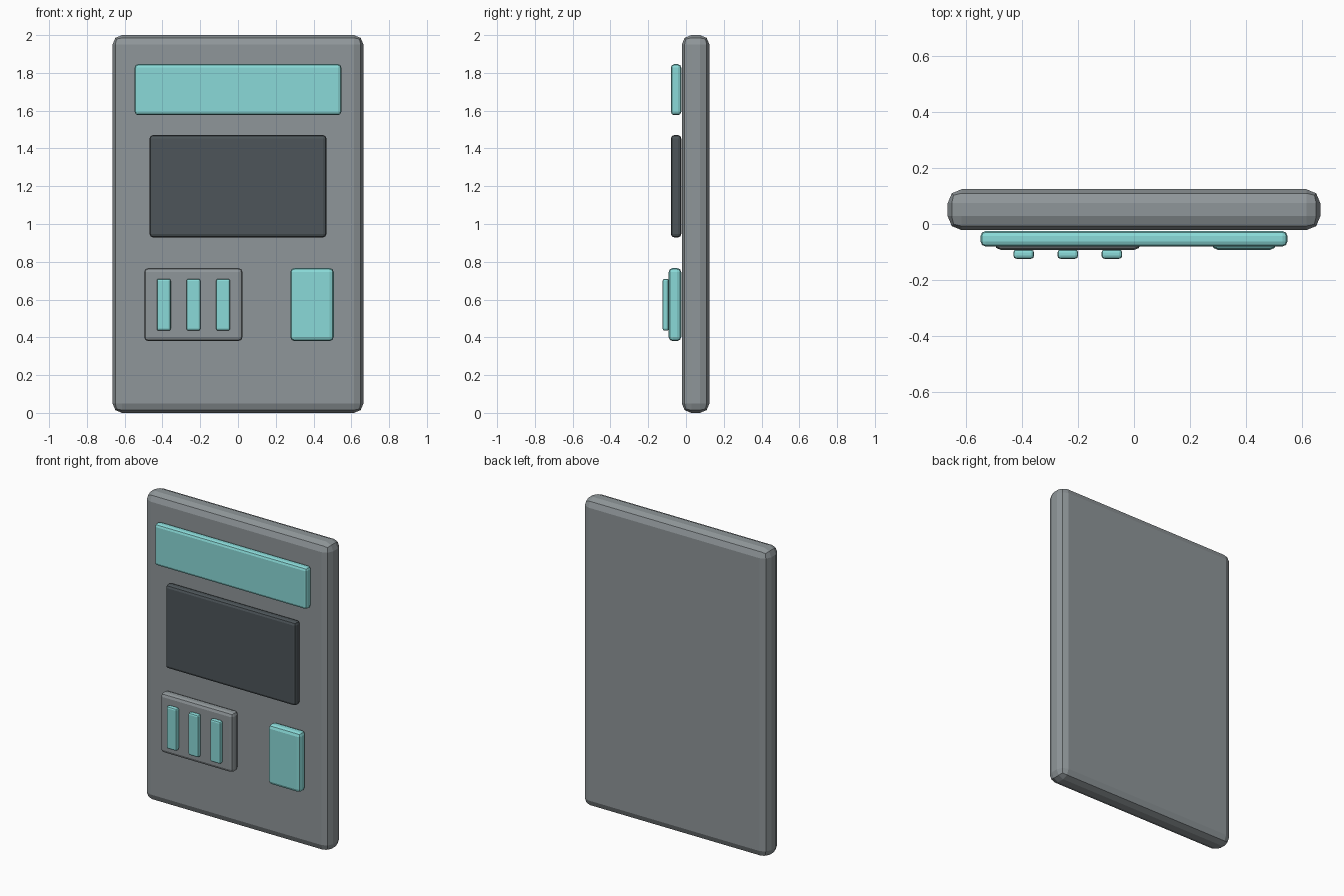
import bpy

if "Cube" in bpy.data.objects:
    bpy.data.objects.remove(bpy.data.objects["Cube"])


def make_material(name, rgb):
    mat = bpy.data.materials.new(name)
    mat.diffuse_color = (*rgb, 1.0)
    mat.use_nodes = True
    mat.node_tree.nodes["Principled BSDF"].inputs["Base Color"].default_value = mat.diffuse_color
    return mat


GREY = make_material("panel grey", (0.275, 0.305, 0.319))
TEAL = make_material("button teal", (0.254, 0.701, 0.687))
DARK = make_material("screen charcoal", (0.074, 0.091, 0.100))


def plate(name, x, y, z, bevel, mat):
    """Box spanning the given (min, max) ranges, with a two-step rounded edge."""
    spans = (x, y, z)
    bpy.ops.mesh.primitive_cube_add(size=1, location=[(a + b) / 2 for a, b in spans])
    obj = bpy.context.object
    obj.name = name
    obj.scale = [b - a for a, b in spans]
    bpy.ops.object.transform_apply(location=False, rotation=False, scale=True)
    mod = obj.modifiers.new("rounded edges", 'BEVEL')
    mod.width = bevel
    mod.segments = 2
    mod.limit_method = 'NONE'
    obj.data.materials.append(mat)
    return obj


# Back panel
plate("back_panel", (-0.664, 0.664), (-0.022, 0.124), (0.0, 2.0), 0.05, GREY)

# Header strip and screen
plate("header_strip", (-0.547, 0.547), (-0.08, -0.025), (1.576, 1.846), 0.018, TEAL)
plate("screen", (-0.468, 0.468), (-0.08, -0.025), (0.929, 1.471), 0.018, DARK)

# Slot housing with three upright bars
plate("slot_housing", (-0.497, 0.024), (-0.092, -0.025), (0.38, 0.767), 0.022, GREY)
for i in range(3):
    cx = -0.393 + i * 0.157
    plate(f"slot_bar_{i + 1}", (cx - 0.037, cx + 0.037), (-0.124, -0.091),
          (0.435, 0.71), 0.011, TEAL)

# Large button on the right
plate("large_button", (0.277, 0.507), (-0.092, -0.025), (0.38, 0.767), 0.022, TEAL)
